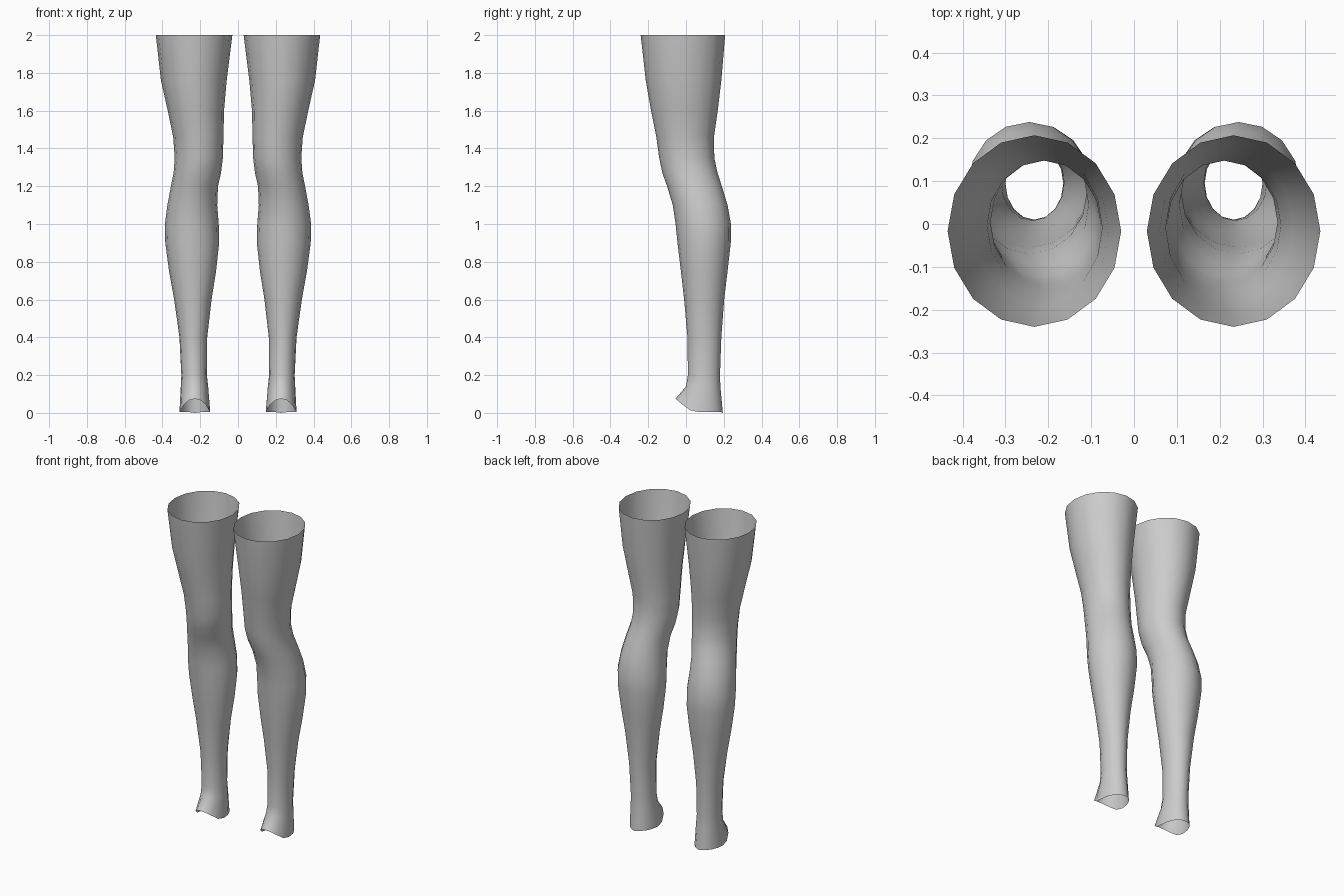
import bpy
import bmesh
import math

SIDES = 16

# Leg cross-sections: height, inner x, outer x, front y, back y
SECTIONS = [
    (2.0, .03, .435, -.24, .207),
    (1.76, .06, .408, -.213, .187),
    (1.6, .074, .372, -.185, .168),
    (1.46, .077, .343, -.157, .148),
    (1.35, .08, .335, -.142, .15),
    (1.27, .09, .341, -.125, .167),
    (1.2, .106, .355, -.1, .19),
    (1.1, .11, .374, -.07, .22),
    (1.0, .102, .387, -.055, .238),
    (.9, .1, .385, -.045, .237),
    (.75, .116, .365, -.027, .22),
    (.6, .14, .338, -.01, .202),
    (.4, .163, .31, .008, .187),
    (.2, .165, .3, .01, .18),
    (.14, .158, .303, 0, .182),
]
SOLE = (0, .147, .31, -.055, .195)

scene_cube = bpy.data.objects.get("Cube")
if scene_cube:
    bpy.data.objects.remove(scene_cube, do_unlink=True)


def make_material(name, colour):
    material = bpy.data.materials.new(name)
    material.use_nodes = True
    material.diffuse_color = colour
    shader = material.node_tree.nodes["Principled BSDF"]
    shader.inputs["Base Color"].default_value = colour
    return material


def sole_height(y):
    """The open foot edge arches up towards the instep."""
    return .004 + .071 * (max(0, .04 - y) / .095) ** 1.2


def add_ring(bm, section, side, height=None):
    """One elliptical ring of vertices; height may vary along y."""
    z, inner, outer, front, back = section
    ring = []
    for i in range(SIDES):
        angle = math.tau * i / SIDES
        x = (inner + outer) / 2 + (outer - inner) / 2 * math.cos(angle)
        y = (front + back) / 2 + (back - front) / 2 * math.sin(angle)
        ring.append(bm.verts.new((side * x, y, height(y) if height else z)))
    # The back of the heel touches the ground
    if height:
        min(ring, key=lambda v: -v.co.y).co.z = 0
    return ring


def make_leg(name, side, material):
    """An open tube lofted from thigh to foot."""
    bm = bmesh.new()
    rings = [add_ring(bm, section, side) for section in SECTIONS]
    rings.append(add_ring(bm, SOLE, side, sole_height))
    for upper, lower in zip(rings, rings[1:]):
        for i in range(SIDES):
            j = (i + 1) % SIDES
            face = bm.faces.new((upper[i], lower[i], lower[j], upper[j]))
            face.smooth = True
            if side < 0:
                face.normal_flip()
    mesh = bpy.data.meshes.new(name)
    bm.to_mesh(mesh)
    bm.free()
    mesh.materials.append(material)
    leg = bpy.data.objects.new(name, mesh)
    bpy.context.collection.objects.link(leg)
    return leg


grey = make_material("plain grey", (.6, .6, .6, 1))
make_leg("left_leg", 1, grey)
make_leg("right_leg", -1, grey)
